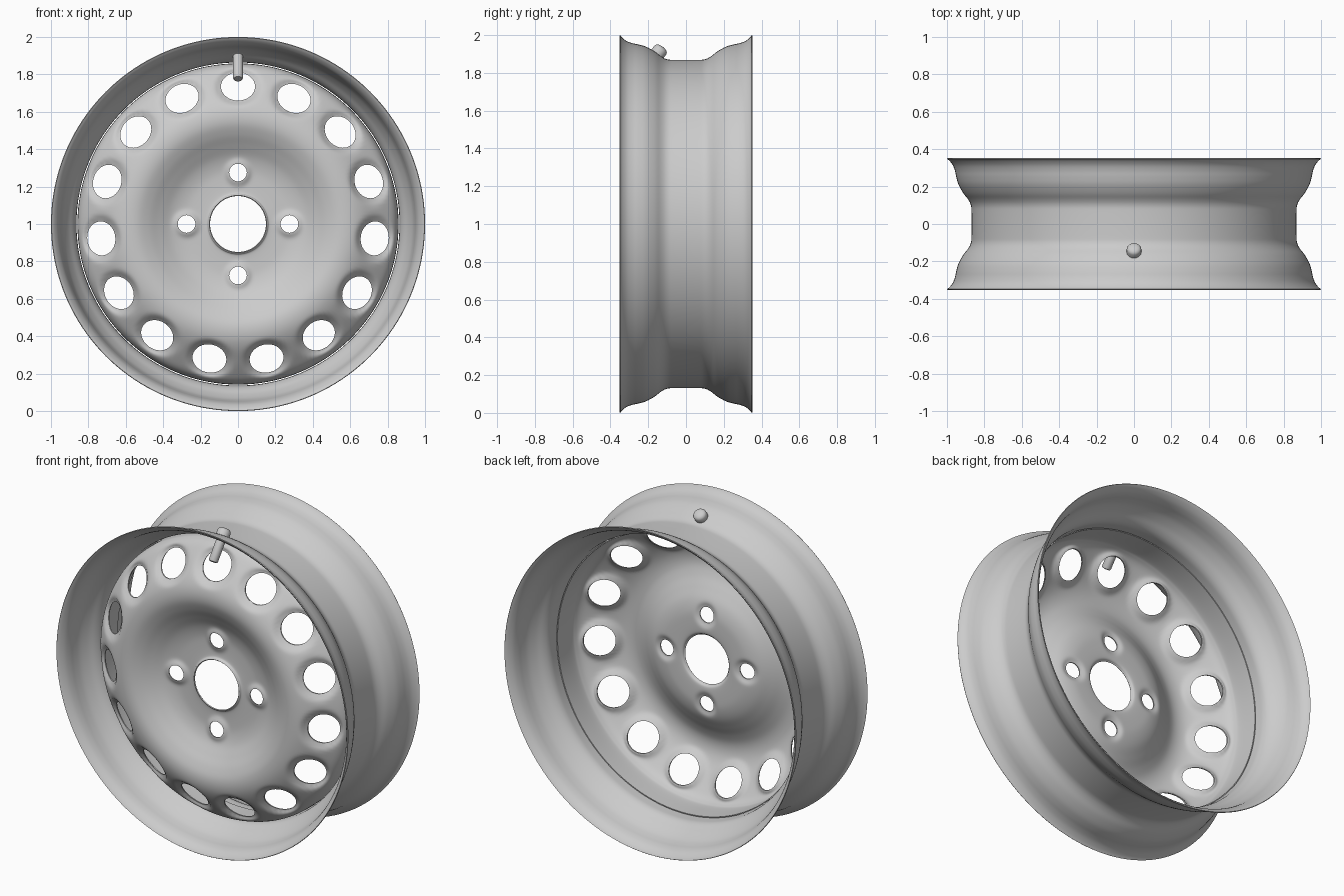
import bpy, bmesh, math
from mathutils import Vector, Matrix

if "Cube" in bpy.data.objects:
    bpy.data.objects.remove(bpy.data.objects["Cube"])

CZ = 1.0  # axle height


def spline(pts, n=6):
    """Catmull-Rom samples through (r, y) points."""
    p = [Vector(q) for q in pts]
    p = [2 * p[0] - p[1]] + p + [2 * p[-1] - p[-2]]
    out = []
    for i in range(1, len(p) - 2):
        a, b, c, d = p[i - 1:i + 3]
        for k in range(n):
            t = k / n
            out.append(0.5 * (2 * b + (c - a) * t + (2 * a - 5 * b + 4 * c - d) * t * t
                              + (3 * b - a - 3 * c + d) * t ** 3))
    return out + [p[-2]]


def thicken(line, th):
    """Closed section of a sheet: the line plus an offset copy."""
    off = []
    for i, q in enumerate(line):
        t = (line[min(i + 1, len(line) - 1)] - line[max(i - 1, 0)]).normalized()
        off.append(q + th * Vector((-t.y, t.x)))
    return line + off[::-1]


def make_object(name, bm):
    bmesh.ops.recalc_face_normals(bm, faces=bm.faces)
    me = bpy.data.meshes.new(name)
    bm.to_mesh(me)
    bm.free()
    ob = bpy.data.objects.new(name, me)
    bpy.context.collection.objects.link(ob)
    return ob


def revolve(name, section, segs):
    """Spin a closed (r, y) section about the axle."""
    bm = bmesh.new()
    rings = []
    for s in range(segs):
        a = 2 * math.pi * s / segs
        rings.append([bm.verts.new((q.x * math.sin(a), q.y, CZ + q.x * math.cos(a))) for q in section])
    n = len(section)
    for s in range(segs):
        A, B = rings[s], rings[(s + 1) % segs]
        for i in range(n):
            j = (i + 1) % n
            bm.faces.new((A[i], A[j], B[j], B[i]))
    return make_object(name, bm)


def smooth(ob, deg=40):
    bpy.ops.object.select_all(action='DESELECT')
    ob.select_set(True)
    bpy.context.view_layer.objects.active = ob
    bpy.ops.object.shade_smooth_by_angle(angle=math.radians(deg))


# rim barrel with drop centre
half = [(1.0, -.348), (.985, -.336), (.968, -.313), (.957, -.283), (.95, -.25), (.938, -.21),
        (.913, -.165), (.886, -.13), (.872, -.10), (.869, -.06)]
rim = revolve("rim", thicken(spline(half + [(r, -y) for r, y in reversed(half)], 4), .005), 160)
smooth(rim)

# pressed wheel disc
disc_line = spline([(.153, -.211), (.159, -.206), (.172, -.196), (.24, -.194), (.30, -.198), (.36, -.215),
                    (.42, -.247), (.48, -.281), (.54, -.303), (.60, -.303), (.66, -.282),
                    (.73, -.238), (.79, -.193), (.83, -.158), (.85, -.125), (.858, -.085), (.858, .04)])
disc = revolve("wheel_disc", thicken(disc_line, .006), 240)

# hole cutters: (angle, radius of centre, radial half size, tangential half size, lip depth, lip falloff)
holes = [(i * math.tau / 15, .735, .075, .091, .026, .25) for i in range(15)]
holes += [(i * math.tau / 4, .275, .047, .047, -.014, .45) for i in range(4)]
bm = bmesh.new()
for a, rc, hr, ht, _, _ in holes:
    m = (Matrix.Translation((0, -.2, CZ)) @ Matrix.Rotation(a, 4, 'Y') @ Matrix.Translation((0, 0, rc))
         @ Matrix.Diagonal((ht, 1, hr, 1)) @ Matrix.Rotation(math.pi / 2, 4, 'X'))
    bmesh.ops.create_cone(bm, cap_ends=True, segments=48, radius1=1, radius2=1, depth=.6, matrix=m)
cutter = make_object("hole_cutter", bm)
cutter.hide_render = True
mod = disc.modifiers.new("holes", 'BOOLEAN')
mod.operation, mod.solver, mod.object = 'DIFFERENCE', 'EXACT', cutter
dg = bpy.context.evaluated_depsgraph_get()
disc.data = bpy.data.meshes.new_from_object(disc.evaluated_get(dg))
disc.modifiers.clear()
bpy.data.objects.remove(cutter)

# rolled lips: vents turn inward, bolt seats stand forward
for v in disc.data.vertices:
    x, z = v.co.x, v.co.z - CZ
    if math.hypot(x, z) > .85:
        continue
    dy = 0
    for a, rc, hr, ht, depth, fall in holes:
        u = (x * math.cos(a) - z * math.sin(a)) / ht
        w = (x * math.sin(a) + z * math.cos(a) - rc) / hr
        q = math.hypot(u, w) - 1
        if q < 3 * fall:
            dy += depth * math.exp(-(q / fall) ** 2)
    v.co.y += dy
smooth(disc)

# valve: stem through the rim with a wider domed head outside
axis = Vector((0, .6, .8))
head_top = Vector((0, -.123, 1.938))
rot = Vector((0, 0, 1)).rotation_difference(axis).to_matrix().to_4x4()
section = [(0, 0), (.014, -.001), (.026, -.004), (.034, -.010), (.039, -.019), (.039, -.05), (.027, -.052),
           (.027, -.195), (.022, -.203), (0, -.205)]
bm = bmesh.new()
vs = [bm.verts.new((r, 0, h)) for r, h in section]
edges = [bm.edges.new(e) for e in zip(vs, vs[1:])]
bmesh.ops.spin(bm, geom=vs + edges, cent=(0, 0, 0), axis=(0, 0, 1), angle=math.tau, steps=32)
bmesh.ops.remove_doubles(bm, verts=bm.verts, dist=1e-5)
bm.transform(Matrix.Translation(head_top) @ rot)
valve = make_object("valve_stem", bm)
smooth(valve)
